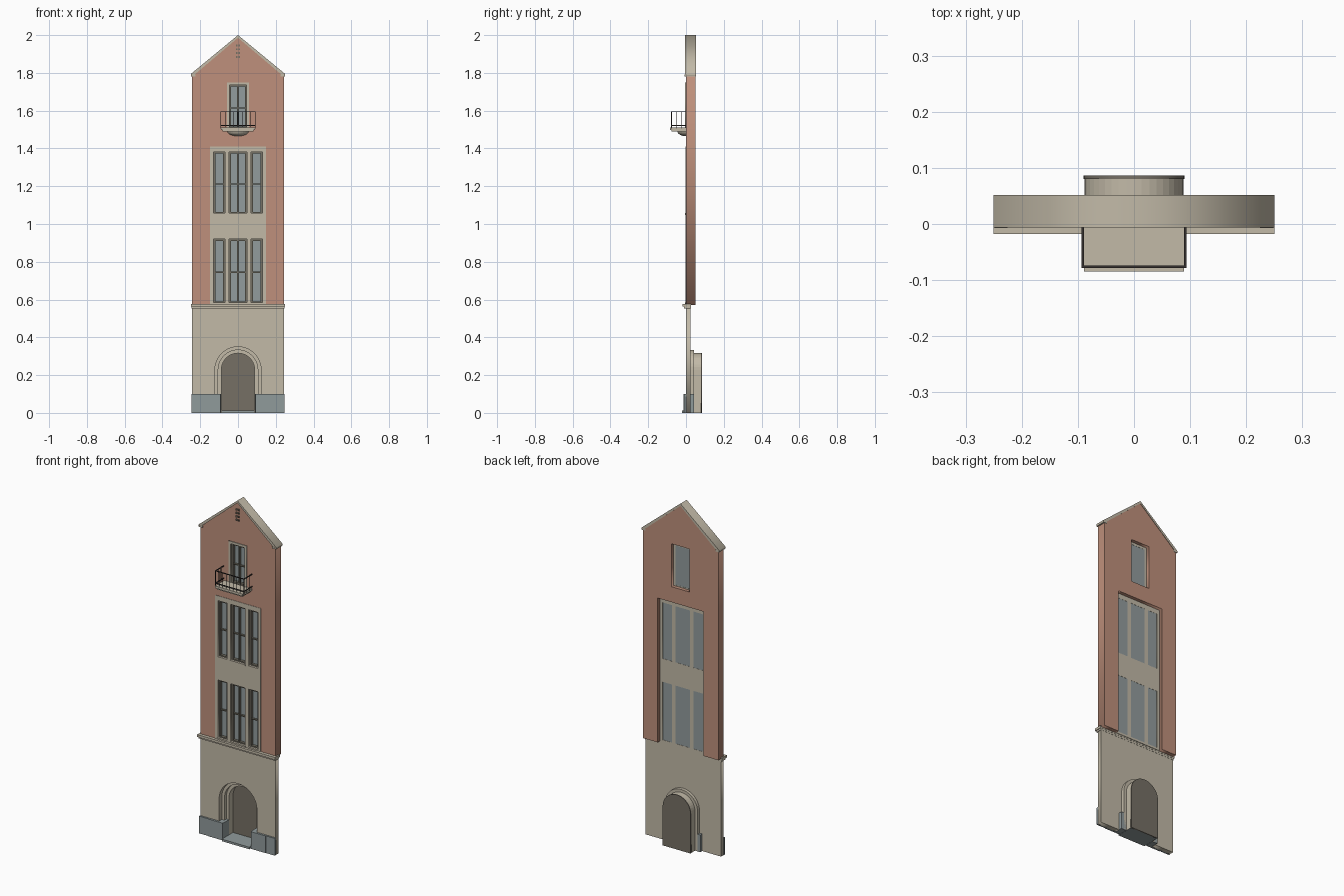
import bpy, bmesh, math
from mathutils import Matrix

cube = bpy.data.objects.get("Cube")
if cube:
    bpy.data.objects.remove(cube, do_unlink=True)


def material(name, r, g, b):
    m = bpy.data.materials.new(name)
    m.use_nodes = True
    m.diffuse_color = (r, g, b, 1)
    node = next(n for n in m.node_tree.nodes if n.type == 'BSDF_PRINCIPLED')
    node.inputs["Base Color"].default_value = (r, g, b, 1)
    return m


BRICK = material("brick", .52, .28, .20)
STONE = material("stone", .54, .49, .39)
GLASS = material("glass", .29, .335, .34)
FRAME = material("window_frame", .18, .165, .13)
DOOR = material("door_wood", .18, .16, .13)
IRON = material("iron", .035, .03, .028)
SLATE = material("grey_stone", .28, .325, .33)


def add(name, mesh, mat):
    mesh.name = name
    mesh.materials.clear()
    mesh.materials.append(mat)
    ob = bpy.data.objects.new(name, mesh)
    bpy.context.collection.objects.link(ob)
    return ob


def from_bm(name, bm, mat):
    bmesh.ops.recalc_face_normals(bm, faces=bm.faces)
    mesh = bpy.data.meshes.new(name)
    bm.to_mesh(mesh)
    bm.free()
    return add(name, mesh, mat)


def boxes(name, mat, *spans):
    """One object from boxes given as x0, x1, y0, y1, z0, z1."""
    bm = bmesh.new()
    for x0, x1, y0, y1, z0, z1 in spans:
        place = Matrix.Translation(((x0 + x1) / 2, (y0 + y1) / 2, (z0 + z1) / 2))
        size = Matrix.Diagonal((x1 - x0, y1 - y0, z1 - z0, 1))
        bmesh.ops.create_cube(bm, size=1, matrix=place @ size)
    return from_bm(name, bm, mat)


def rect(x0, x1, z0, z1):
    return [(x0, z0), (x1, z0), (x1, z1), (x0, z1)]


def plate(name, mat, y0, y1, outline, *holes):
    """Upright plate between two depths, with holes cut through."""
    cu = bpy.data.curves.new(name, 'CURVE')
    cu.dimensions = '2D'
    cu.fill_mode = 'BOTH'
    cu.extrude = (y1 - y0) / 2
    for loop in (outline, *holes):
        sp = cu.splines.new('POLY')
        sp.points.add(len(loop) - 1)
        for p, (x, z) in zip(sp.points, loop):
            p.co = (x, z, 0, 1)
        sp.use_cyclic_u = True
    tmp = bpy.data.objects.new(name, cu)
    bpy.context.collection.objects.link(tmp)
    bpy.context.view_layer.update()
    graph = bpy.context.evaluated_depsgraph_get()
    mesh = bpy.data.meshes.new_from_object(tmp.evaluated_get(graph))
    bpy.data.objects.remove(tmp, do_unlink=True)
    mesh.transform(Matrix.Translation((0, (y0 + y1) / 2, 0)) @ Matrix.Rotation(math.pi / 2, 4, 'X'))
    return add(name, mesh, mat)


def arch(r, base=.01, centre=.228, n=20):
    arc = [(-r * math.cos(math.pi * i / n), centre + r * math.sin(math.pi * i / n))
           for i in range(n + 1)]
    return [(-r, base)] + arc + [(r, base)]


W = .243           # half width of the house
FLOOR = .57        # top of the ground storey
EAVE = 1.785
R_OUT, R_MID, R_IN = .122, .105, .088

# Ground storey with arched opening
plate("ground_wall", STONE, 0, .025,
      [(-W, 0)] + arch(R_OUT, 0) + [(W, 0), (W, FLOOR), (-W, FLOOR)])

# Stepped arch reveal swept along the opening
bm = bmesh.new()
profile = [(R_OUT, 0), (R_OUT, .025), (R_MID, .025), (R_MID, .043), (R_IN, .043), (R_IN, .08)]
rows = [[bm.verts.new((x, y, z)) for x, z in arch(r, 0)] for r, y in profile]
for a, b in zip(rows, rows[1:]):
    for i in range(len(a) - 1):
        bm.faces.new((a[i], a[i + 1], b[i + 1], b[i]))
reveal = from_bm("arch_reveal", bm, STONE)
plate("door", DOOR, .08, .086, arch(R_IN + .002, 0))
boxes("doorstep", SLATE, (-R_IN, R_IN, -.022, .08, 0, .012))

# Plinth blocks beside the door
for side, s in (("left", 1), ("right", -1)):
    spans = [(.186, W + .002, -.01, 0, 0, .1), (R_IN + .004, .185, -.012, 0, 0, .1),
             (R_IN + .001, R_OUT, -.004, .043, 0, .1)]
    boxes(side + "_plinth", SLATE,
          *[(min(s * a, s * b), max(s * a, s * b), *rest) for a, b, *rest in spans])

# String course
boxes("string_course", STONE, (-.25, .25, -.018, .027, .562, .576),
      (-.246, .246, -.01, .026, .552, .562))

# Brick front with a notch for the window bay and a hole for the top window
BAY, BAY_TOP = .147, 1.41
plate("brick_wall", BRICK, 0, .05,
      [(-W, FLOOR), (-BAY, FLOOR), (-BAY, BAY_TOP), (BAY, BAY_TOP), (BAY, FLOOR),
       (W, FLOOR), (W, EAVE), (0, 1.99), (-W, EAVE)],
      rect(-.058, .058, 1.5, 1.75))

# Stone window bay
ROWS = ((.582, .92), (1.055, 1.382))
COLUMNS = ((-.129, -.07), (-.047, .047), (.07, .129))
openings = [(x0, x1, z0, z1) for z0, z1 in ROWS for x0, x1 in COLUMNS]
plate("window_bay", STONE, -.002, .03, rect(-BAY, BAY, FLOOR, BAY_TOP),
      *[rect(*o) for o in openings])


def window(name, x0, x1, z0, z1, transom):
    t = .009
    xm = (x0 + x1) / 2
    bars = [(x0, x0 + t, .008, .024, z0, z1), (x1 - t, x1, .008, .024, z0, z1),
            (x0 + t, x1 - t, .008, .024, z0, z0 + t), (x0 + t, x1 - t, .008, .024, z1 - t, z1),
            (x0 + t, x1 - t, .012, .023, transom - .003, transom + .003)]
    if x1 - x0 > .08:
        bars.append((xm - .004, xm + .004, .01, .0235, z0 + t, z1 - t))
    boxes(name + "_frame", FRAME, *bars)
    boxes(name + "_glass", GLASS, (x0, x1, .024, .029, z0, z1))


for i, (x0, x1, z0, z1) in enumerate(openings):
    window(f"bay_window_{i + 1}", x0, x1, z0, z1, z0 + .48 * (z1 - z0))
    boxes(f"window_sill_{i + 1}", STONE, (x0 - .002, x1 + .002, -.005, .01, z0 - .007, z0 + .002))

# Top window with stone surround
plate("top_surround", STONE, -.004, .03, rect(-.058, .058, 1.5, 1.75),
      rect(-.046, .046, 1.506, 1.736))
window("top_window", -.046, .046, 1.506, 1.736, 1.615)

# Balcony slab and bowl-shaped corbel
boxes("balcony_slab", STONE, (-.089, .089, -.085, 0, 1.497, 1.51),
      (-.082, .082, -.078, 0, 1.489, 1.497))
bm = bmesh.new()
bmesh.ops.create_uvsphere(bm, u_segments=24, v_segments=12, radius=1)
for axis in ((0, 1, 0), (0, 0, 1)):
    bmesh.ops.bisect_plane(bm, geom=bm.verts[:] + bm.edges[:] + bm.faces[:],
                           plane_co=(0, 0, 0), plane_no=axis, clear_outer=True)
bmesh.ops.transform(bm, verts=bm.verts,
                    matrix=Matrix.Translation((0, 0, 1.49)) @ Matrix.Diagonal((.056, .045, .025, 1)))
from_bm("balcony_corbel", bm, STONE)

# Balcony railing
X, Y, B = .091, -.076, .0022
rails = []
for z in (1.522, 1.594):
    rails.append((-X - B, X + B, Y - B, Y + B, z - B, z + B))
    for x in (-X, X):
        rails.append((x - B, x + B, Y, 0, z - B, z + B))
posts = [(-X + 2 * X * i / 8, Y) for i in range(9)]
posts += [(x, Y * k / 3) for x in (-X, X) for k in (1, 2)]
for x, y in posts:
    b = B if abs(x) == X and y == Y else .0014
    rails.append((x - b, x + b, y - b, y + b, 1.505, 1.596))
boxes("balcony_railing", IRON, *rails)

# Gable coping with small end blocks
plate("gable_coping", STONE, -.006, .052,
      [(-.25, 1.788), (-W, 1.78), (0, 1.986), (W, 1.78), (.25, 1.788), (.25, 1.794), (0, 2), (-.25, 1.794)])
for side, s in (("left", 1), ("right", -1)):
    boxes(side + "_coping_end", STONE,
          (min(s * .225, s * .249), max(s * .225, s * .249), -.007, .052, 1.782, 1.792))

# Column of small ornaments on the gable
boxes("gable_ornament", FRAME,
      *[(x - .004, x + .004, -.006, 0, z - .005, z + .005)
        for z in (1.885, 1.905, 1.925, 1.945) for x in (-.007, .007)])
